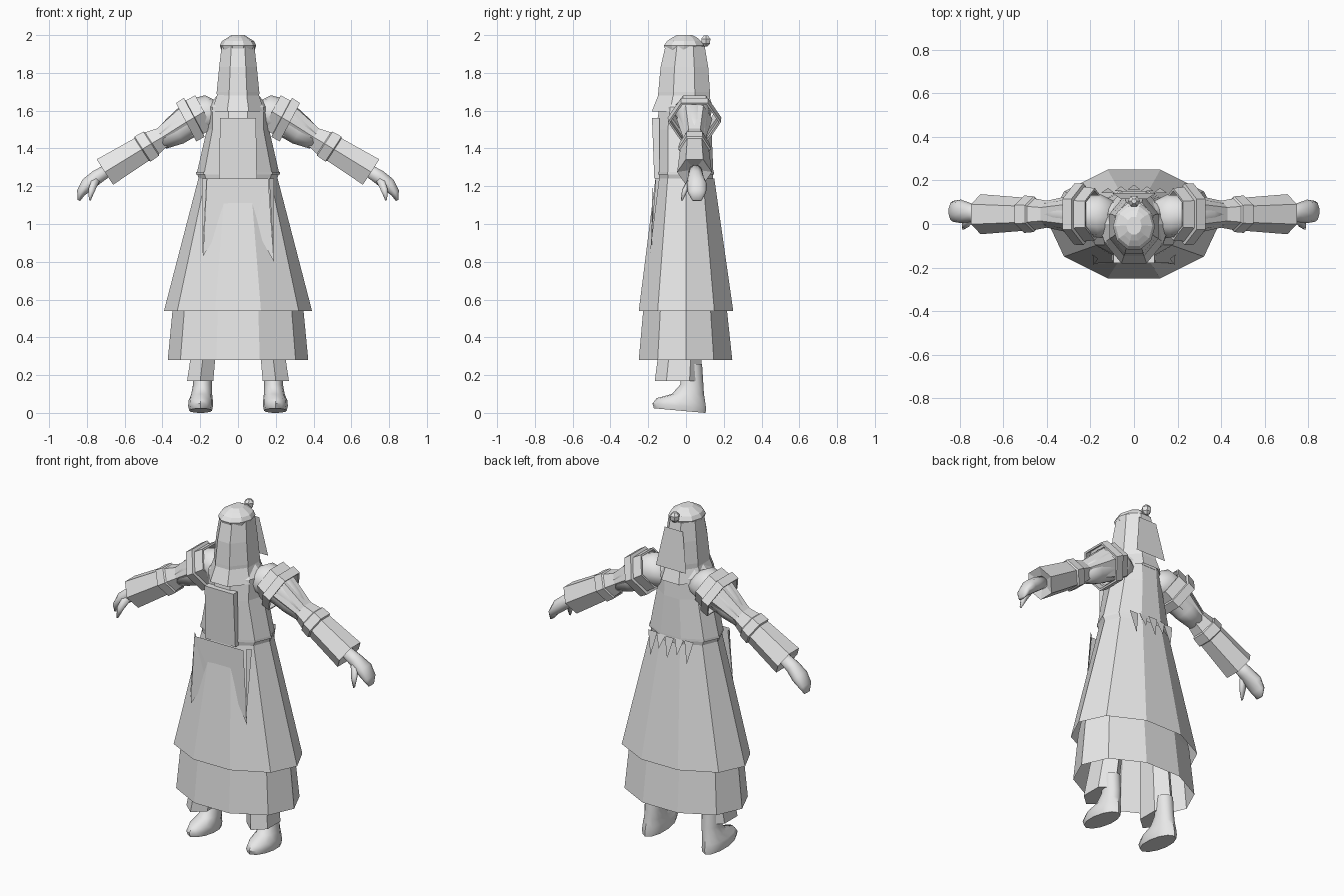
import bpy, bmesh, math
from mathutils import Vector

if "Cube" in bpy.data.objects:
    bpy.data.objects.remove(bpy.data.objects["Cube"])

grey = bpy.data.materials.new("plain_grey")
grey.diffuse_color = (0.8, 0.8, 0.8, 1)
grey.use_nodes = True
grey.node_tree.nodes["Principled BSDF"].inputs["Base Color"].default_value = grey.diffuse_color


def make(name, verts, faces, smooth=False):
    me = bpy.data.meshes.new(name)
    me.from_pydata([tuple(v) for v in verts], [], faces)
    bm = bmesh.new()
    bm.from_mesh(me)
    bmesh.ops.recalc_face_normals(bm, faces=bm.faces)
    for f in bm.faces:
        f.smooth = smooth
    bm.to_mesh(me)
    bm.free()
    me.materials.append(grey)
    ob = bpy.data.objects.new(name, me)
    bpy.context.collection.objects.link(ob)
    return ob


def loft(name, rings, start=True, end=True, smooth=False):
    """Skin a stack of closed rings with optional end caps."""
    n = len(rings[0])
    faces = [(i * n + j, i * n + (j + 1) % n, (i + 1) * n + (j + 1) % n, (i + 1) * n + j)
             for i in range(len(rings) - 1) for j in range(n)]
    if start:
        faces.append(tuple(range(n)))
    if end:
        faces.append(tuple(range((len(rings) - 1) * n, len(rings) * n)))
    return make(name, [p for r in rings for p in r], faces, smooth)


def flat(z, rx, front, back, n=10, x=0, turn=0.0):
    """Horizontal oval ring reaching from y=front to y=back."""
    cy, ry = (front + back) / 2, (back - front) / 2
    return [Vector((x + rx * math.cos(2 * math.pi * (i + turn) / n),
                    cy + ry * math.sin(2 * math.pi * (i + turn) / n), z)) for i in range(n)]


def robe(z, rx, front, back):
    """Ten-sided robe outline with a flat front and back."""
    half = [(1, 0), (.82, .6), (.31, 1), (-.31, 1), (-.82, .6)]
    pts = half + [(-a, -b) for a, b in half]
    return [Vector((a * rx, b * (back if b > 0 else -front), z)) for a, b in pts]


def limb(s, x, z, h, w, tilt, y=.045, n=6):
    """Ring across an arm that slopes down by tilt degrees; s picks the side."""
    t = math.radians(tilt)
    out = []
    for i in range(n):
        a = 2 * math.pi * i / n
        v = math.sin(a) * h / (math.sin(math.pi / 3) if n == 6 else 1)
        out.append(Vector((s * (x + v * math.sin(t)), y + w * math.cos(a), z + v * math.cos(t))))
    return out


# Robe skirts and torso
loft("lower_skirt", [robe(.28, .372, -.25, .245), robe(.56, .345, -.225, .215),
                     robe(1.1, .22, -.16, .15)], False, False)
loft("upper_skirt", [robe(.54, .392, -.25, .25), robe(1.24, .21, -.162, .15)], False, False)
loft("torso", [robe(1.22, .2, -.155, .14), robe(1.27, .218, -.16, .145), robe(1.5, .165, -.16, .135),
               robe(1.62, .165, -.14, .125), robe(1.68, .11, -.09, .1)])
loft("belt", [robe(1.262, .222, -.163, .148), robe(1.276, .221, -.163, .148)], False, False)

# Chest plate and the ragged front flap
make("chest_panel", [(-.095, -.18, 1.56), (.095, -.18, 1.56), (.1, -.168, 1.24), (-.1, -.168, 1.24),
                     (-.095, -.14, 1.56), (.095, -.14, 1.56), (.1, -.14, 1.24), (-.1, -.14, 1.24)],
     [(0, 1, 2, 3), (0, 4, 5, 1), (1, 5, 6, 2), (2, 6, 7, 3), (3, 7, 4, 0)])
flap = [(-.165, 1.24), (.16, 1.24), (.19, .8), (.085, .99), (0, .935), (-.085, .985), (-.185, .83)]
make("front_flap", [(x, -.178 - max(0, 1.0 - z) * .03, z) for x, z in flap],
     [(0, 1, 3, 4), (1, 2, 3), (0, 4, 5), (0, 5, 6)])

# Ragged trim hanging behind the waist
for i, (x, drop) in enumerate([(-.12, .1), (-.06, .06), (0, .09), (.06, .05), (.12, .11)]):
    y = .158 - abs(x) * .12
    make("back_trim_%d" % i, [(x - .03, y, 1.27), (x + .03, y, 1.27), (x, y + .022, 1.24 - drop)],
         [(0, 1, 2)])

# Collar, hair veil, cap and topknot
loft("collar", [flat(1.595, .15, -.195, .165, 8, turn=.5), flat(1.69, .118, -.155, .13, 8, turn=.5)],
     False, False)
loft("hair", [flat(1.6, .12, -.165, .14, 8, turn=.5), flat(1.70, .122, -.158, .138, 8, turn=.5),
              flat(1.83, .108, -.145, .128, 8, turn=.5), flat(1.94, .094, -.118, .108, 8, turn=.5)])
loft("cap", [flat(1.925, .09, -.115, .09), flat(1.945, .097, -.122, .1), flat(1.968, .085, -.105, .085),
             flat(1.985, .058, -.08, .065), flat(2.0, .035, -.05, .035)])
loft("topknot", [flat(1.94, .01, .095, .115, 6), flat(1.955, .025, .08, .13, 6),
                 flat(1.98, .028, .077, .133, 6), flat(1.998, .012, .093, .117, 6)])
make("back_lock", [(-.06, .115, 1.9), (.06, .115, 1.9), (.1, .142, 1.67), (-.1, .142, 1.67)],
     [(0, 1, 2, 3)])

for s, side in ((1, "left"), (-1, "right")):
    # Shoulder and sleeve
    loft(side + "_shoulder", [limb(s, .08, 1.58, .06, .07, 10, .03, 12), limb(s, .15, 1.59, .095, .1, 15, .035, 12),
                              limb(s, .23, 1.57, .095, .09, 27, .04, 12), limb(s, .33, 1.495, .08, .07, 32, .045, 12),
                              limb(s, .41, 1.445, .055, .055, 33, .045, 12)], smooth=True)
    loft(side + "_sleeve", [limb(s, .25, 1.555, .085, .095, 30), limb(s, .4, 1.46, .054, .062, 33),
                            limb(s, .455, 1.428, .068, .072, 33), limb(s, .705, 1.275, .08, .092, 33)], True, False)
    loft(side + "_sleeve_band", [limb(s, .455, 1.428, .068, .074, 33), limb(s, .46, 1.425, .076, .082, 33),
                                 limb(s, .505, 1.397, .079, .086, 33), limb(s, .51, 1.394, .071, .077, 33)],
         False, False)
    loft(side + "_sleeve_lining", [limb(s, .705, 1.275, .08, .092, 33), limb(s, .69, 1.284, .03, .035, 33)], False)

    # Shoulder guard: a wide open cuff with a raised rim
    guard = loft(side + "_shoulder_guard", [limb(s, .18, 1.595, .098, .12, 28), limb(s, .23, 1.565, .1, .125, 28),
                                            limb(s, .232, 1.564, .117, .142, 28),
                                            limb(s, .275, 1.539, .115, .14, 28)], False, False)
    mod = guard.modifiers.new("thickness", 'SOLIDIFY')
    mod.thickness, mod.offset = .012, -1

    # Hand with finger and thumb
    loft(side + "_hand", [limb(s, .68, 1.29, .034, .034, 33, .05, 10), limb(s, .745, 1.25, .04, .042, 36, .052, 10),
                          limb(s, .795, 1.21, .04, .054, 45, .058, 10), limb(s, .832, 1.165, .025, .048, 55, .058, 10),
                          limb(s, .843, 1.125, .008, .025, 60, .058, 10)], smooth=True)
    loft(side + "_thumb", [limb(s, .75, 1.24, .022, .02, 50, .03, 6), limb(s, .775, 1.18, .018, .016, 65, -.005, 6),
                           limb(s, .785, 1.125, .005, .005, 70, -.022, 6)], smooth=True)

    # Hanging ribbon at the hip
    make(side + "_ribbon", [(s * .165, -.16, 1.24), (s * .19, -.14, 1.24), (s * .187, -.19, .84)], [(0, 1, 2)])

    # Trouser leg
    loft(side + "_trouser", [flat(.17, .08, -.165, .08, 6, s * .2, .5), flat(.6, .065, -.11, .09, 6, s * .15, .5),
                             flat(1.0, .07, -.1, .1, 6, s * .1, .5)])

    # Boot: shaft, instep and sloping sole, ringed from ankle to sole
    rings = [flat(.26, .05, -.03, .085, 12, s * .187), flat(.15, .05, -.03, .092, 12, s * .188),
             flat(.10, .055, -.075, .095, 12, s * .192), flat(.065, .064, -.155, .102, 12, s * .197),
             flat(.035, .066, -.178, .106, 12, s * .198), flat(.01, .06, -.17, .104, 12, s * .198)]
    for r in rings[3:]:
        for p in r:
            p.z += (.1 - p.y) * .09 - .01
    boot = loft(side + "_boot", rings, smooth=True)
    bpy.context.view_layer.objects.active = boot
    boot.select_set(True)
    bpy.ops.object.shade_smooth_by_angle(angle=math.radians(50))
    boot.select_set(False)
